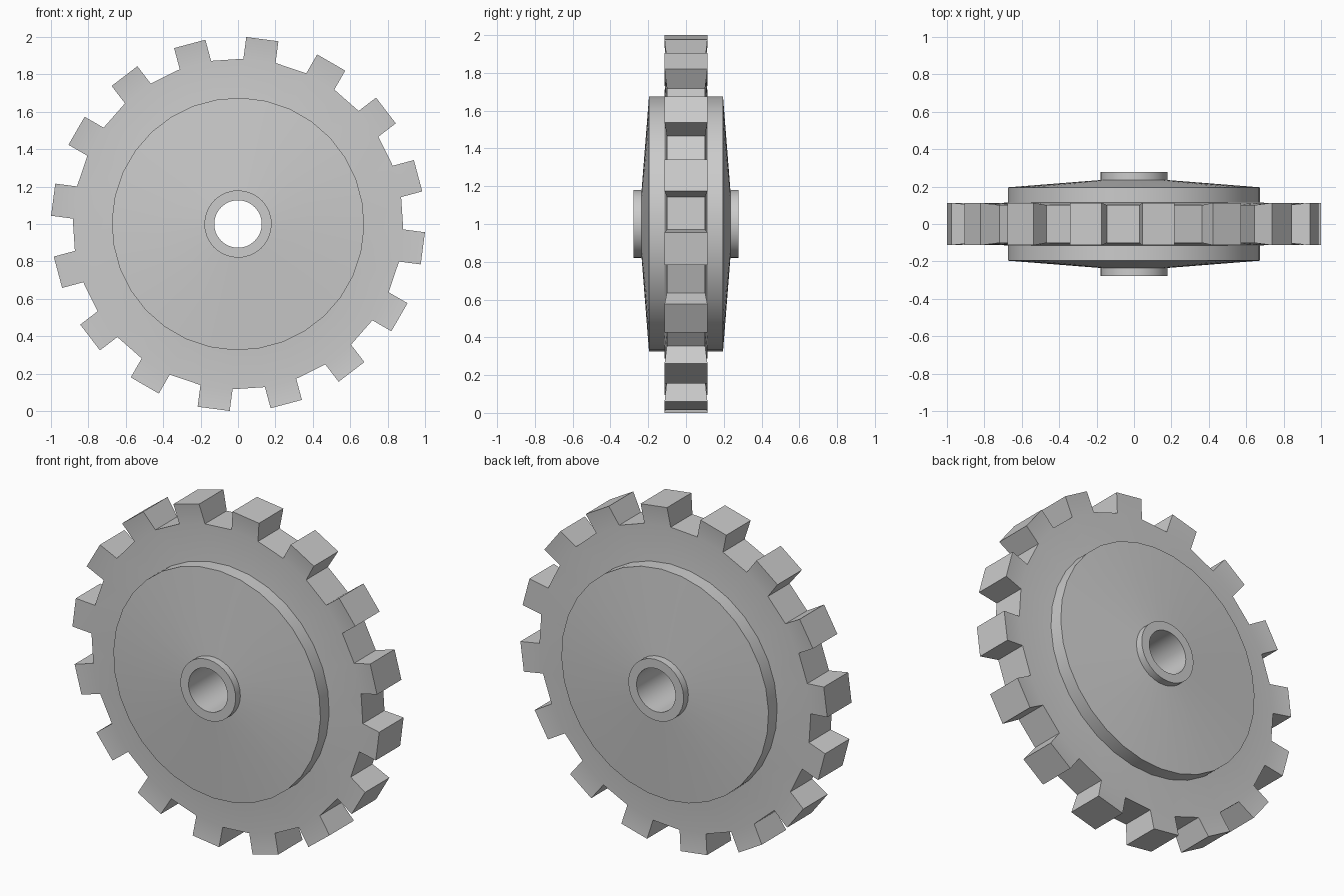
import bpy, bmesh
from math import sin, cos, radians, tau
from mathutils import Vector

if "Cube" in bpy.data.objects:
    bpy.data.objects.remove(bpy.data.objects["Cube"])

TEETH = 16
SIDES = TEETH * 2          # every second rim face becomes a tooth
START = radians(15 - 360 / SIDES / 2)
TOOTH_H, TOOTH_W = 0.117, 0.1135

# Half profile (radius, half width): bore, collar, dished web, step, toothed ring
half = [(0.127, 0.279), (0.18, 0.279), (0.18, 0.235),
        (0.675, 0.196), (0.675, 0.115), (0.884, 0.101)]
profile = [(r, -w) for r, w in half] + [(r, w) for r, w in reversed(half)]

# Lathe the wheel body around the y axis
bm = bmesh.new()
rings = []
for i in range(SIDES):
    a = START + tau * i / SIDES
    rings.append([bm.verts.new((r * cos(a), y, 1 + r * sin(a))) for r, y in profile])

n = len(profile)
rim = len(half) - 1
tooth_faces = []
for i in range(SIDES):
    a, b = rings[i], rings[(i + 1) % SIDES]
    for j in range(n):
        k = (j + 1) % n
        f = bm.faces.new((a[j], a[k], b[k], b[j]))
        if j == rim and i % 2 == 0:
            tooth_faces.append((f, START + tau * (i + 0.5) / SIDES))

# Pull the teeth straight out, flaring slightly to full width
for f, ang in tooth_faces:
    new = bmesh.ops.extrude_discrete_faces(bm, faces=[f])["faces"][0]
    out = Vector((cos(ang), 0, sin(ang))) * TOOTH_H
    for v in new.verts:
        v.co += out
        v.co.y = TOOTH_W if v.co.y > 0 else -TOOTH_W

bmesh.ops.recalc_face_normals(bm, faces=bm.faces[:])
mesh = bpy.data.meshes.new("gear_wheel")
bm.to_mesh(mesh)
bm.free()

gear = bpy.data.objects.new("gear_wheel", mesh)
bpy.context.collection.objects.link(gear)
bpy.context.view_layer.objects.active = gear
gear.select_set(True)
bpy.ops.object.shade_smooth_by_angle(angle=radians(30))
